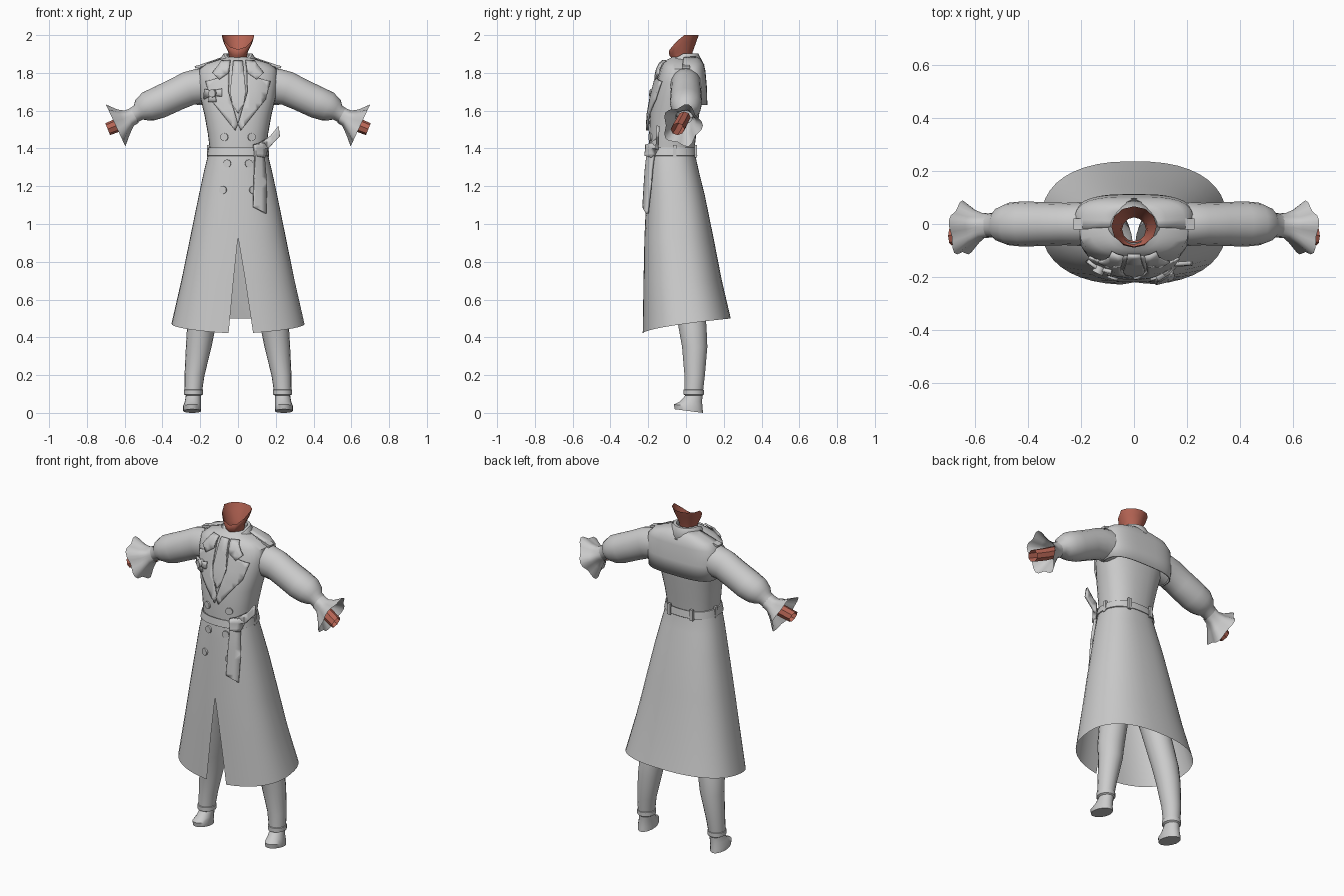
import bpy, bmesh, math
from mathutils import Vector, Matrix

if "Cube" in bpy.data.objects:
    bpy.data.objects.remove(bpy.data.objects["Cube"])


def material(name, rgb):
    m = bpy.data.materials.new(name)
    m.diffuse_color = (*rgb, 1)
    m.use_nodes = True
    m.node_tree.nodes["Principled BSDF"].inputs["Base Color"].default_value = m.diffuse_color
    return m


CLOTH = material("grey cloth", (0.60, 0.60, 0.60))
SKIN = material("red brown skin", (0.47, 0.13, 0.09))
P = 2.4  # squareness of the coat cross-section


def finish(name, bm, mat=CLOTH, thick=0, angle=40):
    me = bpy.data.meshes.new(name)
    bmesh.ops.recalc_face_normals(bm, faces=bm.faces)
    bm.to_mesh(me)
    bm.free()
    me.materials.append(mat)
    ob = bpy.data.objects.new(name, me)
    bpy.context.collection.objects.link(ob)
    if thick:
        mod = ob.modifiers.new("thickness", 'SOLIDIFY')
        mod.thickness, mod.offset = thick, 0
    bpy.ops.object.select_all(action='DESELECT')
    ob.select_set(True)
    bpy.context.view_layer.objects.active = ob
    bpy.ops.object.shade_smooth_by_angle(angle=math.radians(angle))
    return ob


def loft(name, rings, mat=CLOTH, closed=True, cap=False, thick=0):
    bm = bmesh.new()
    vs = [[bm.verts.new(p) for p in r] for r in rings]
    n = len(rings[0])
    for a, b in zip(vs, vs[1:]):
        for i in range(n if closed else n - 1):
            j = (i + 1) % n
            bm.faces.new((a[i], a[j], b[j], b[i]))
    if cap:
        bm.faces.new(vs[-1])
    bmesh.ops.remove_doubles(bm, verts=bm.verts, dist=1e-5)
    return finish(name, bm, mat, thick)


def power(c, p=P):
    return math.copysign(abs(c) ** (2 / p), c)


def section(z, hx, yf, yb, a0=-90.0, a1=270.0, n=33, p=P):
    """Rounded coat cross-section between two angles."""
    out = []
    for i in range(n):
        a = math.radians(a0 + (a1 - a0) * i / (n - 1))
        out.append(Vector((hx * power(math.cos(a), p),
                           (yf + yb) / 2 + (yb - yf) / 2 * power(math.sin(a), p), z)))
    return out


# coat profile: height, half width, front y, back y
BODY = [(1.885, .05, -.07, .04), (1.87, .10, -.10, .06), (1.85, .165, -.12, .075),
        (1.82, .205, -.135, .08), (1.75, .21, -.155, .085), (1.67, .20, -.175, .08),
        (1.58, .178, -.19, .07), (1.48, .16, -.195, .055), (1.40, .15, -.195, .045)]
SKIRT = [(1.40, .15, -.195, .045), (1.36, .16, -.2, .05), (1.28, .18, -.205, .068),
         (1.15, .208, -.21, .1), (.93, .253, -.22, .145), (.7, .3, -.225, .19),
         (.45, .352, -.23, .237)]


def profile(z):
    rows = BODY + SKIRT[1:]
    for a, b in zip(rows, rows[1:]):
        if a[0] >= z >= b[0]:
            t = (a[0] - z) / (a[0] - b[0])
            return [u + (v - u) * t for u, v in zip(a, b)][1:]
    return rows[0][1:] if z > 1.5 else rows[-1][1:]


def front_y(x, z):
    hx, yf, yb = profile(z)
    u = min(abs(x) / hx, .93)
    return (yf + yb) / 2 - (yb - yf) / 2 * (1 - u ** P) ** (1 / P)


def plate(name, outline, off=.008, thick=.008, s=1):
    """Flat outline draped over the front of the coat."""
    bm = bmesh.new()
    bm.faces.new([bm.verts.new((s * x, 0, z)) for x, z in outline])
    for axis, lo, hi in (((1, 0, 0), -.24, .24), ((0, 0, 1), 1.04, 1.9)):
        k = lo
        while k < hi:
            bmesh.ops.bisect_plane(bm, geom=bm.verts[:] + bm.edges[:] + bm.faces[:],
                                   plane_co=Vector(axis) * k, plane_no=axis)
            k += .03
    for v in bm.verts:
        v.co.y = front_y(v.co.x, v.co.z) - off
    return finish(name, bm, thick=thick)


def box(name, loc, size, rot=(0, 0, 0)):
    bm = bmesh.new()
    bmesh.ops.create_cube(bm, size=1)
    bmesh.ops.scale(bm, vec=size, verts=bm.verts)
    ob = finish(name, bm)
    ob.location, ob.rotation_euler = loc, rot
    return ob


def disc(name, x, z, r, depth, off=0.0, n=16):
    bm = bmesh.new()
    bmesh.ops.create_cone(bm, cap_ends=True, segments=n, radius1=r, radius2=r, depth=depth,
                          matrix=Matrix.Translation((x, front_y(x, z) - off, z))
                          @ Matrix.Rotation(math.atan2(x, .25), 4, 'Z')
                          @ Matrix.Rotation(math.pi / 2, 4, 'X'))
    return finish(name, bm)


def tube(name, rows, s=1, mat=CLOTH, n=16, waves=0):
    """Limb along x: rows of (x, y, z, radius in xz, radius in y)."""
    rings = []
    for i, (x, y, z, rv, ry) in enumerate(rows):
        a, b = rows[max(i - 1, 0)], rows[min(i + 1, len(rows) - 1)]
        d = Vector((b[0] - a[0], 0, b[2] - a[2])).normalized()
        up = Vector((-d.z, 0, d.x))
        ring = []
        for k in range(n):
            t = 2 * math.pi * k / n
            w = 1 + waves * i / (len(rows) - 1) * math.cos(5 * t)
            q = Vector((x, y, z)) + up * rv * w * math.sin(t) + Vector((0, ry * w * math.cos(t), 0))
            ring.append((s * q.x, q.y, q.z))
        rings.append(ring)
    return loft(name, rings, mat)


# coat torso
loft("coat_torso", [section(*r) for r in BODY])

# skirt with front slit and rising hem
rings = []
for z, hx, yf, yb in SKIRT:
    open_ = max(0, (.93 - z) / .48)
    a0, a1 = [math.degrees(math.asin((g * open_ / hx) ** (P / 2))) for g in (.08, .05)]
    r = section(z, hx, yf, yb, -90 + a0, 270 - a1, 41)
    if z < .5:
        for p in r:
            p.z = .42 + .08 * max(0, (p.y + .23) / .467) ** .6
    rings.append(r)
loft("coat_skirt", rings, closed=False)

# back cape over the shoulders
loft("back_cape", [section(z, hx, -yb, yb, -4, 184, 25, 3.2) for z, hx, yb in
                   ((1.89, .06, .05), (1.868, .12, .075), (1.845, .19, .092), (1.81, .222, .1),
                    (1.72, .226, .108), (1.63, .215, .11))], closed=False, thick=.006)

# folded collar, high at the nape and lower at the front
rings = []
for r, z, dy in ((.055, 1.845, -.015), (.062, 1.9, -.012), (.075, 1.9, -.012), (.115, 1.84, -.02)):
    ring = section(z, r, dy - r, dy + r, -62, 242, 21, 2)
    for p in ring:
        p.z -= .04 * max(0, (dy - p.y) / r)
    rings.append(ring)
loft("collar", rings, closed=False, thick=.006)

# shirt front and cravat
plate("shirt_front", [(-.045, 1.85), (.045, 1.85), (.055, 1.72), (0, 1.53), (-.055, 1.72)], .002, .004)
plate("cravat", [(-.025, 1.86), (.025, 1.86), (.042, 1.7), (.03, 1.63), (0, 1.585),
                 (-.03, 1.63), (-.042, 1.7)], .008, .012)

for s, side in ((-1, "right"), (1, "left")):
    # lapels and collar leaves
    plate("lapel_" + side, [(.045, 1.85), (.09, 1.775), (.17, 1.755), (.145, 1.66),
                            (.015, 1.495), (0, 1.53), (.05, 1.7)], .011 + .003 * s, .01, s)
    plate("collar_leaf_" + side, [(.04, 1.865), (.085, 1.865), (.135, 1.8), (.1, 1.765),
                                  (.05, 1.8)], .02, .01, s)
    # shoulder strap
    box("shoulder_strap_" + side, (s * .165, 0, 1.846), (.13, .042, .012), (0, s * .25, 0))
    # puffed sleeve
    tube("sleeve_" + side, [(.14, 0, 1.73, .085, .08), (.20, 0, 1.73, .095, .083),
                            (.26, 0, 1.718, .09, .08), (.33, 0, 1.685, .086, .082),
                            (.42, 0, 1.643, .085, .086), (.475, 0, 1.622, .08, .08),
                            (.512, -.002, 1.602, .062, .064), (.528, -.004, 1.59, .044, .048),
                            (.57, -.006, 1.565, .04, .042)], s)
    # flared cuff
    tube("cuff_" + side, [(.548, -.006, 1.575, .045, .046), (.575, -.008, 1.56, .046, .048),
                          (.605, -.014, 1.542, .07, .064), (.648, -.02, 1.522, .115, .098)],
         s, n=30, waves=.12)
    # wrist stump
    tube("wrist_" + side, [(.55, -.01, 1.565, .034, .034), (.62, -.028, 1.53, .036, .036),
                           (.69, -.045, 1.502, .034, .036)], s, SKIN, 8)

    # trouser leg and boot
    def leg(rows, n=18):
        out = []
        for z, x, y, rx, ry in rows:
            ring = []
            for k in range(n):
                t = 2 * math.pi * k / n
                py = y + ry * math.sin(t)
                lift = max(0, .09 - py) * .13 if z < .03 else 0
                ring.append((s * (x + rx * math.cos(t)), py, z + lift))
            out.append(ring)
        return out
    loft("trouser_leg_" + side, leg([(1.2, .075, -.07, .07, .09), (.9, .10, -.03, .083, .09),
                                     (.7, .14, .005, .08, .085), (.45, .195, .035, .075, .075),
                                     (.35, .208, .046, .068, .068), (.2, .23, .046, .053, .055),
                                     (.11, .237, .04, .046, .05)]))
    loft("boot_" + side, leg([(.125, .236, .04, .045, .048), (.122, .236, .04, .051, .055),
                              (.098, .236, .04, .051, .055), (.092, .236, .042, .04, .046),
                              (.06, .239, .026, .043, .06), (.025, .243, .012, .048, .077),
                              (0, .243, .015, .047, .076)]), cap=True)
    # belt loops
    box("back_belt_loop_" + side, (s * .075, .052, 1.385), (.02, .014, .065))
    box("side_belt_loop_" + side, (s * .157, -.06, 1.385), (.014, .02, .065))
    # buttons
    for x, z in ((.072, 1.46), (.057, 1.32), (.08, 1.18)):
        disc("button", s * x, z, .021, .014)

# belt, knot and loose ends
loft("belt", [section(z, hx, yf - .008, yb + .008) for z, hx, yf, yb in
              ((1.405, .15, -.195, .045), (1.404, .157, -.197, .047),
               (1.362, .165, -.203, .052), (1.36, .158, -.2, .05))])
plate("belt_knot", [(.09, 1.36), (.135, 1.35), (.15, 1.4), (.13, 1.43), (.085, 1.42)], .022, .03)
plate("belt_tail", [(.09, 1.38), (.135, 1.38), (.15, 1.22), (.148, 1.055), (.08, 1.09),
                    (.085, 1.25)], .018, .014)
plate("belt_end", [(.11, 1.37), (.16, 1.40), (.222, 1.465), (.215, 1.52), (.17, 1.465),
                   (.11, 1.425)], .022, .016)

# chest badge
plate("badge_ribbon", [(-.18, 1.665), (-.135, 1.68), (-.085, 1.675), (-.085, 1.715),
                       (-.135, 1.705), (-.175, 1.715)], .022, .014)
disc("badge_centre", -.132, 1.692, .021, .03, .025, 12)
plate("badge_drop", [(-.155, 1.645), (-.115, 1.645), (-.12, 1.69), (-.15, 1.69)], .018, .01)

# neck, open at the cut with a lower front rim
rings = []
for z, r, yf, yb, dip in ((1.82, .047, -.065, .025, 0), (1.87, .045, -.065, .025, 0),
                          (1.91, .052, -.088, .035, .02), (1.965, .078, -.09, .055, .05),
                          (2.0, .086, -.085, .067, .075)):
    ring = section(z, r, yf, yb, -90, 270 - 30, 12, 2)
    for p in ring:
        p.z -= dip * max(0, ((yf + yb) / 2 - p.y) / (yb - yf) * 2) ** 1.3
    rings.append(ring)
loft("neck", rings, SKIN)
